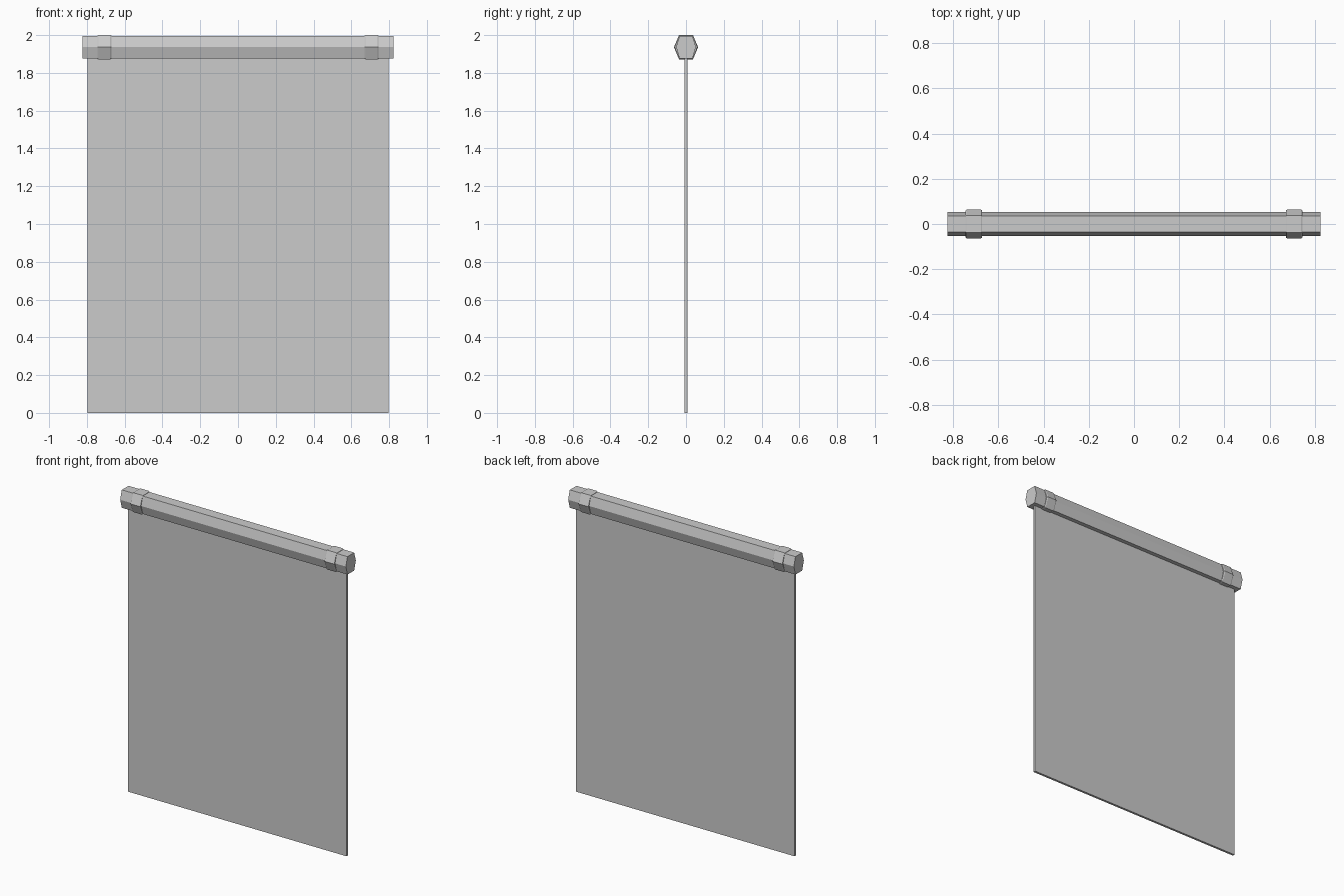
import bpy

cube = bpy.data.objects.get("Cube")
if cube:
    bpy.data.objects.remove(cube)

grey = bpy.data.materials.new("light grey")
grey.use_nodes = True
colour = (0.6, 0.6, 0.6, 1)
grey.diffuse_color = colour
grey.node_tree.nodes["Principled BSDF"].inputs["Base Color"].default_value = colour

AXIS_Z = 1.936


def add_object(name, verts, faces):
    mesh = bpy.data.meshes.new(name)
    mesh.from_pydata(verts, [], faces)
    mesh.materials.append(grey)
    obj = bpy.data.objects.new(name, mesh)
    bpy.context.collection.objects.link(obj)
    return obj


def hex_bar(name, sections):
    """Six-sided bar along x; each section is (x, half depth, flat half depth, half height)."""
    verts = []
    for x, d, f, h in sections:
        outline = [(d, 0), (f, h), (-f, h), (-d, 0), (-f, -h), (f, -h)]
        verts += [(x, y, AXIS_Z + z) for y, z in outline]
    faces = [tuple(range(5, -1, -1))]
    for s in range(len(sections) - 1):
        a, b = 6 * s, 6 * s + 6
        for i in range(6):
            j = (i + 1) % 6
            faces.append((a + i, a + j, b + j, b + i))
    last = 6 * (len(sections) - 1)
    faces.append(tuple(range(last, last + 6)))
    return add_object(name, verts, faces)


# Hanging rod
hex_bar("rod", [(-0.824, 0.052, 0.035, 0.059), (0.824, 0.052, 0.035, 0.059)])

# Chamfered collars near both ends
for side, cx in (("right", -0.708), ("left", 0.708)):
    end = (0.059, 0.036, 0.061)
    body = (0.064, 0.037, 0.064)
    hex_bar(side + "_collar", [(cx - 0.037, *end), (cx - 0.031, *body),
                               (cx + 0.031, *body), (cx + 0.037, *end)])

# Hanging cloth panel, tucked into the rod
bpy.ops.mesh.primitive_cube_add(size=1, location=(0, 0, 0.95))
cloth = bpy.context.object
cloth.name = "cloth_panel"
cloth.scale = (1.596, 0.015, 1.9)
bpy.ops.object.transform_apply(location=False, rotation=False, scale=True)
cloth.data.materials.append(grey)
